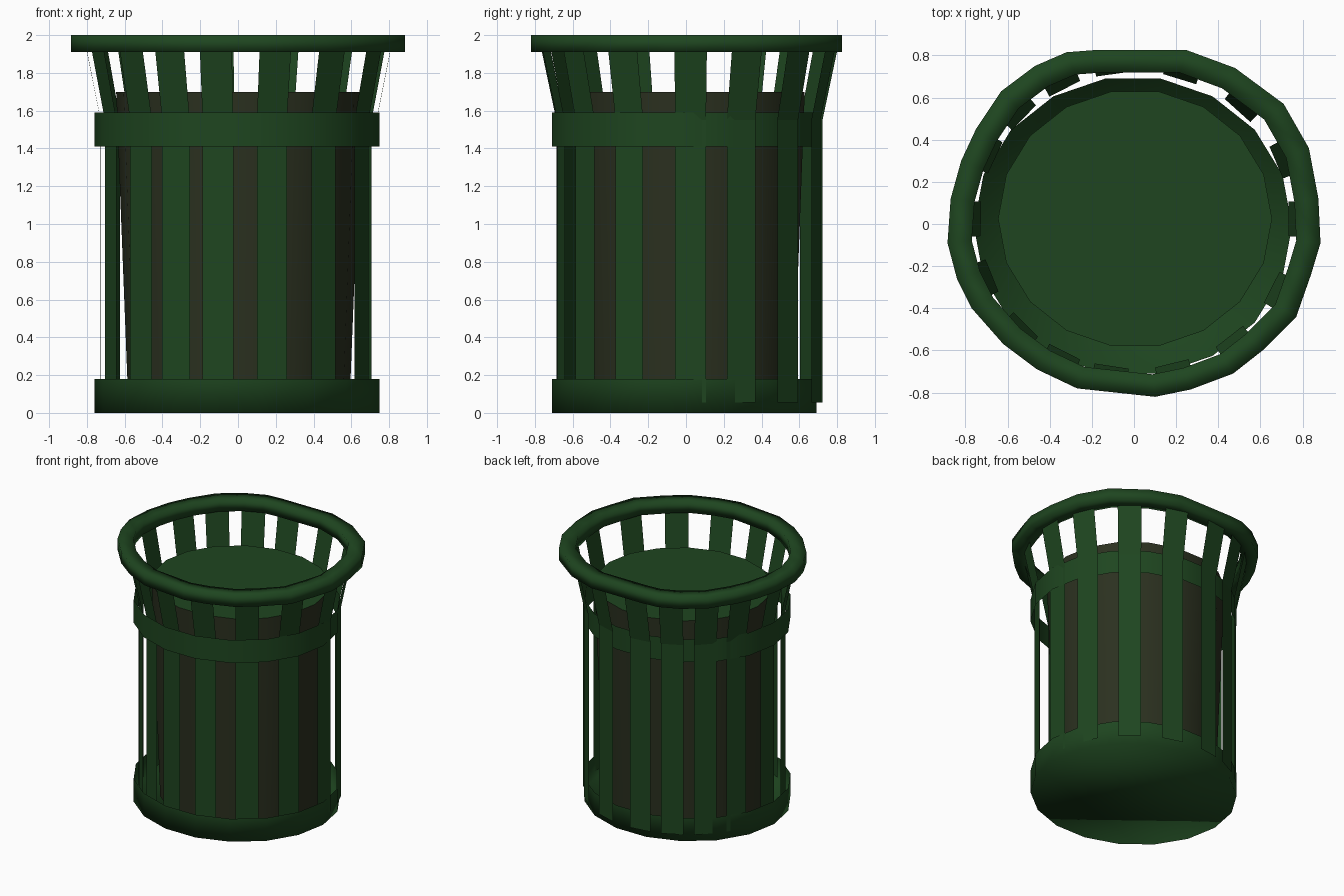
import bpy, bmesh, math

if "Cube" in bpy.data.objects:
    bpy.data.objects.remove(bpy.data.objects["Cube"])


def material(name, rgb):
    m = bpy.data.materials.new(name)
    m.diffuse_color = (*rgb, 1)
    m.use_nodes = True
    m.node_tree.nodes["Principled BSDF"].inputs["Base Color"].default_value = m.diffuse_color
    return m


GREEN = material("dark green paint", (0.013, 0.060, 0.014))
BROWN = material("dark brown liner", (0.024, 0.030, 0.014))


def make(name, bm, mats, smooth=False):
    mesh = bpy.data.meshes.new(name)
    bm.to_mesh(mesh)
    bm.free()
    for m in mats:
        mesh.materials.append(m)
    for p in mesh.polygons:
        p.use_smooth = smooth
    ob = bpy.data.objects.new(name, mesh)
    bpy.context.collection.objects.link(ob)
    return ob


def ellipse(cx, cy, rx, ry, n=18):
    # flat sides end up at front and back
    return [(cx + rx * math.cos(2 * math.pi * i / n),
             cy + ry * math.sin(2 * math.pi * i / n)) for i in range(n)]


def loft(bm, rings, closed=False):
    n = len(rings[0])
    vs = [[bm.verts.new(p) for p in r] for r in rings]
    for a in range(len(vs) if closed else len(vs) - 1):
        b = (a + 1) % len(vs)
        for i in range(n):
            j = (i + 1) % n
            bm.faces.new((vs[a][i], vs[a][j], vs[b][j], vs[b][i]))
    return vs


def ring(pts, z):
    return [(x, y, z) for x, y in pts]


hoop = ellipse(-0.005, -0.01, 0.755, 0.711)

# base tray: low wall with closed floor
bm = bmesh.new()
v = loft(bm, [ring(hoop, 0), ring(hoop, 0.18)])
bm.faces.new(v[0][::-1])
make("base_tray", bm, [GREEN], True)

# upper hoop around the slats
bm = bmesh.new()
loft(bm, [ring(hoop, 1.41), ring(hoop, 1.59)])
make("upper_band", bm, [GREEN], True)

# tapered liner with green lid
bm = bmesh.new()
v = loft(bm, [ring(ellipse(0.005, 0.02, 0.585, 0.555), 0.03),
              ring(ellipse(0.005, 0.025, 0.65, 0.613), 1.70)])
bm.faces.new(v[0][::-1])
lid = bm.faces.new(v[1])
lid.material_index = 1
liner = make("inner_liner", bm, [BROWN, GREEN])
for p in liner.data.polygons:
    p.use_smooth = abs(p.normal.z) < 0.5

# slats: upright strips that flare out to the rim
ANGLES = [-158, -135, -117, -98.6, -76, -52, -27, 0.5, 23, 48, 73, 98, 117, 136, 155, 179.5]
bm = bmesh.new()
for a in map(math.radians, ANGLES):
    c, s = math.cos(a), math.sin(a)
    rows = []
    for rx, ry, z, w in ((0.73, 0.70, 0.055, 0.082), (0.73, 0.70, 1.55, 0.082),
                         (0.81, 0.785, 1.95, 0.086)):
        x, y = 0.003 + rx * c, 0.018 + ry * s
        rows.append([bm.verts.new((x - s * k * w, y + c * k * w, z)) for k in (-1, 1)])
    for p, q in zip(rows, rows[1:]):
        bm.faces.new((p[0], p[1], q[1], q[0]))
make("slats", bm, [GREEN])

# thick, slightly irregular top rim
OUTLINE = [(0.885, -0.09), (0.875, 0.12), (0.83, 0.36), (0.71, 0.57), (0.48, 0.74), (0.25, 0.825),
           (-0.19, 0.825), (-0.32, 0.815), (-0.47, 0.75), (-0.63, 0.63), (-0.75, 0.45),
           (-0.82, 0.30), (-0.87, 0.12), (-0.885, -0.09), (-0.84, -0.26), (-0.77, -0.40),
           (-0.62, -0.57), (-0.46, -0.69), (-0.27, -0.78), (0.10, -0.82), (0.27, -0.785),
           (0.47, -0.71), (0.61, -0.60), (0.77, -0.44), (0.84, -0.24)]
SECTION = [(1.0, 1.91), (1.0, 2.0), (0.87, 2.0), (0.87, 1.91)]
bm = bmesh.new()
loft(bm, [[(x * k, y * k, z) for x, y in OUTLINE] for k, z in SECTION], True)
bmesh.ops.recalc_face_normals(bm, faces=bm.faces)
make("top_rim", bm, [GREEN], True)
